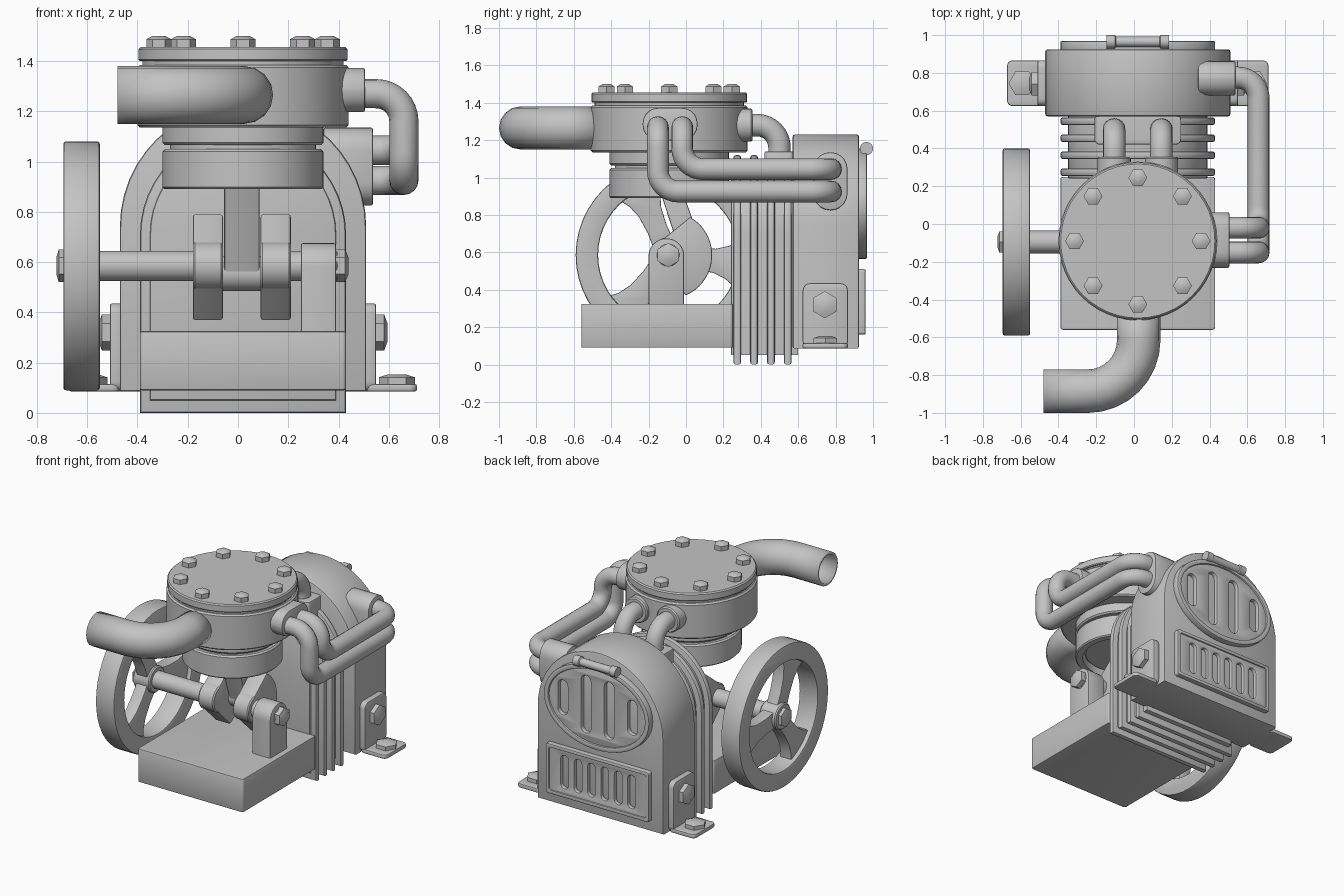
import bpy, bmesh, math
from mathutils import Vector, Matrix

if "Cube" in bpy.data.objects:
    bpy.data.objects.remove(bpy.data.objects["Cube"])

grey = bpy.data.materials.new("cast_metal_grey")
grey.diffuse_color = (0.55, 0.55, 0.55, 1)
grey.use_nodes = True
grey.node_tree.nodes["Principled BSDF"].inputs["Base Color"].default_value = grey.diffuse_color
CX, CY, SZ = 0.02, -0.095, 0.585      # cylinder axis x, y and shaft height


def finish(ob):
    ob.data.materials.clear()
    ob.data.materials.append(grey)
    bpy.ops.object.select_all(action='DESELECT')
    ob.select_set(True)
    bpy.context.view_layer.objects.active = ob
    if ob.type == 'CURVE':
        bpy.ops.object.convert(target='MESH')
        ob = bpy.context.view_layer.objects.active
        bm = bmesh.new()
        bm.from_mesh(ob.data)
        bmesh.ops.remove_doubles(bm, verts=bm.verts, dist=1e-5)
        bm.to_mesh(ob.data)
        bm.free()
    bpy.ops.object.shade_smooth_by_angle(angle=math.radians(35))
    return ob


def curve(name, loops, dims, cyclic):
    cu = bpy.data.curves.new(name, 'CURVE')
    cu.dimensions = dims
    for pts in loops:
        s = cu.splines.new('POLY')
        s.points.add(len(pts) - 1)
        for p, co in zip(s.points, pts):
            p.co = (*co, 1) if len(co) == 3 else (*co, 0, 1)
        s.use_cyclic_u = cyclic
    ob = bpy.data.objects.new(name, cu)
    bpy.context.collection.objects.link(ob)
    return ob


def prism(name, loops, axis, a, b, bevel=0.008):
    """Outline (further loops are holes) extruded along an axis from a to b."""
    ob = curve(name, loops, '2D', True)
    cu = ob.data
    cu.fill_mode = 'BOTH'
    cu.extrude = (b - a) / 2 - bevel
    cu.bevel_depth, cu.bevel_resolution, cu.offset = bevel, 1, -bevel
    m = (a + b) / 2
    ob.matrix_world = {
        'x': Matrix(((0, 0, 1, m), (1, 0, 0, 0), (0, 1, 0, 0), (0, 0, 0, 1))),
        'y': Matrix(((1, 0, 0, 0), (0, 0, -1, m), (0, 1, 0, 0), (0, 0, 0, 1))),
        'z': Matrix.Translation((0, 0, m))}[axis]
    return finish(ob)


def lathe(name, profile, loc, axis=(0, 0, 1), n=40):
    """Profile of (radius, height) turned about an axis."""
    bm = bmesh.new()
    rings = []
    for r, h in profile:
        k = n if r > 0 else 1
        rings.append([bm.verts.new((r * math.cos(math.tau * i / n), r * math.sin(math.tau * i / n), h))
                      for i in range(k)])
    for p, q in zip(rings, rings[1:]):
        for i in range(n):
            j = (i + 1) % n
            vs = [p[i % len(p)], p[j % len(p)], q[j % len(q)], q[i % len(q)]]
            bm.faces.new(list(dict.fromkeys(vs)))
    bmesh.ops.recalc_face_normals(bm, faces=bm.faces)
    me = bpy.data.meshes.new(name)
    bm.to_mesh(me)
    bm.free()
    ob = bpy.data.objects.new(name, me)
    bpy.context.collection.objects.link(ob)
    rot = Vector((0, 0, 1)).rotation_difference(Vector(axis)).to_matrix().to_4x4()
    ob.matrix_world = Matrix.Translation(loc) @ rot
    return finish(ob)


def rod(name, r, length, loc, axis, n=32, c=0.008):
    return lathe(name, [(0, 0), (r - c, 0), (r, c), (r, length - c), (r - c, length), (0, length)], loc, axis, n)


def bolt(name, loc, axis=(0, 0, 1), r=0.05, h=0.045):
    return lathe(name, [(0, -0.01), (r, -0.01), (r, h * 0.7), (r * 0.5, h), (0, h)], loc, axis, 6)


def tube(name, pts, r, f, caps=True):
    """Round pipe through right-angled corners with fillet f."""
    pts = [Vector(p) for p in pts]
    path = [pts[0]]
    for a, p, b in zip(pts, pts[1:], pts[2:]):
        d1, d2 = (a - p).normalized(), (b - p).normalized()
        c = p + f * (d1 + d2)
        path += [c - f * (d2 * math.cos(t) + d1 * math.sin(t))
                 for t in (math.pi / 2 * i / 8 for i in range(9))]
    path.append(pts[-1])
    ob = curve(name, [[tuple(p) for p in path]], '3D', False)
    ob.data.bevel_depth, ob.data.bevel_resolution = r, 6
    ob.data.use_fill_caps = caps
    return finish(ob)


def rrect(cx, cy, hx, hy, r=0.015):
    r = min(r, 0.98 * hx, 0.98 * hy)
    out = []
    for q, (sx, sy) in enumerate(((1, 1), (-1, 1), (-1, -1), (1, -1))):
        for i in range(6):
            t = math.pi / 2 * (q + i / 5)
            out.append((cx + sx * (hx - r) + r * math.cos(t), cy + sy * (hy - r) + r * math.sin(t)))
    return out


def ellipse(cx, cy, rx, ry, n=48):
    return [(cx + rx * math.cos(math.tau * i / n), cy + ry * math.sin(math.tau * i / n)) for i in range(n)]


def arch(cx, half, z0, z1, n=24):
    return [(cx - half, z0), (cx + half, z0)] + [
        (cx + half * math.cos(math.pi * i / n), z1 - half + half * math.sin(math.pi * i / n)) for i in range(n + 1)]


# Base, arched rear housing, cooling fins
prism("base", [rrect(CX, -0.155, 0.41, 0.405)], 'z', 0.09, 0.325)
prism("rear_housing", [arch(CX, 0.49, 0.085, 1.23)], 'y', 0.57, 0.925, 0.012)
prism("fin_core", [arch(CX, 0.37, 0.05, 1.08)], 'y', 0.24, 0.6)
for i in range(4):
    y = 0.253 + 0.09 * i
    prism("cooling_fin", [arch(CX, 0.41, 0.0, 1.12)], 'y', y, y + 0.042, 0.014)

# Cylinder and head, with bolts round the cover
lathe("cylinder_head", [(0, .97), (.27, .97), (.27, .89), (.312, .89), (.32, .898), (.32, 1.04), (.31, 1.05),
                        (.29, 1.05), (.29, 1.065), (.31, 1.065), (.32, 1.075), (.32, 1.135), (.41, 1.135),
                        (.42, 1.145), (.42, 1.375), (.41, 1.385), (.4, 1.385), (.4, 1.4), (.41, 1.4),
                        (.416, 1.406), (.416, 1.447), (.408, 1.455), (0, 1.455)], (CX, CY + .005, 0), n=48)
rod("piston", 0.255, 0.06, (CX, CY, 0.925), (0, 0, 1))
for i in range(8):
    t = math.tau * i / 8
    bolt("head_bolt", (CX + .335 * math.cos(t), CY + .005 + .335 * math.sin(t), 1.455))

# Open intake pipe
pipe = tube("intake_pipe", [(.025, -.45, 1.265), (.025, -.885, 1.265), (-.48, -.885, 1.265)], .115, .27, False)
sol = pipe.modifiers.new("wall", 'SOLIDIFY')
sol.thickness, sol.offset = 0.018, -1

# Side pipes between head and housing
prism("head_side_flange", [rrect(-.085, 1.285, .147, .088, .085)], 'x', .3, .505)
prism("housing_side_flange", [rrect(.772, .98, .092, .155, .09)], 'x', .34, .537)
for y, z in ((-.15, .925), (-.02, 1.045)):
    tube("side_pipe", [(.45, y, 1.27), (.66, y, 1.27), (.66, y, z), (.66, .775, z), (.45, .775, z)], .058, .11)

# Rear pipes from head down to the fins
prism("rear_pipe_seat", [rrect(CX, .5, .23, .08, .03)], 'z', 1.0, 1.14)
for x in (-.105, .145):
    rod("rear_pipe_collar", .088, .13, (x, .225, 1.28), (0, 1, 0))
    tube("rear_pipe", [(x, .25, 1.28), (x, .5, 1.28), (x, .5, 1.08)], .06, .12)

# Flywheel with three flared spokes
prism("flywheel_rim", [ellipse(CY, SZ, .495, .495), ellipse(CY, SZ, .375, .375)], 'x', -.695, -.55, .01)
for k in range(3):
    t = math.radians(113 + 120 * k)
    side = [(.02, .06), (.15, .055), (.25, .065), (.32, .09), (.39, .14)]
    prof = side + [(u, -v) for u, v in reversed(side)]
    prism("flywheel_spoke", [[(CY + u * math.cos(t) - v * math.sin(t), SZ + u * math.sin(t) + v * math.cos(t))
                              for u, v in prof]], 'x', -.665, -.58, .006)
rod("flywheel_hub", .09, .13, (-.69, CY, SZ), (1, 0, 0))

# Shaft, bearing, crank and connecting rod
rod("shaft_left", .06, .6, (-.68, CY, SZ), (1, 0, 0))
rod("shaft_right", .06, .3, (.1, CY, SZ), (1, 0, 0))
bolt("shaft_bolt_left", (-.69, CY, SZ), (-1, 0, 0), .065, .033)
bolt("shaft_bolt_right", (.395, CY, SZ), (1, 0, 0), .065, .045)
prism("bearing_block", [arch(-.105, .095, .3, .675)], 'x', .25, .39)
fan = [(CY - .06, SZ - .06), *[(CY + .235 * math.cos(math.radians(a)), SZ + .235 * math.sin(math.radians(a)))
                               for a in range(-66, 62, 7)], (CY - .06, SZ + .06)]
for x in (-.18, .09):
    prism("crank_web", [fan], 'x', x, x + .12)
    rod("crank_collar", .095, .12, (x, CY, SZ), (1, 0, 0))
rod("crank_pin", .07, .37, (-.17, .05, .555), (1, 0, 0))
prism("connecting_rod", [[(-.15, .96), (-.01, .535), (.1, .535), (.09, .62), (-.03, .96)]], 'x', -.055, .085)

# Mounting brackets, mirrored about the centre
for s in (-1, 1):
    plate = sorted((CX + s * .48, CX + s * .53))
    foot = sorted((CX + s * .49, CX + s * .692))
    prism("bracket_plate", [rrect(.745, .26, .121, .175, .04)], 'x', *plate)
    prism("bracket_foot", [rrect(sum(foot) / 2, .745, (foot[1] - foot[0]) / 2, .121, .03)], 'z', .085, .115)
    bolt("bracket_bolt", (CX + s * .53, .742, .32), (s, 0, 0), .072, .045)
    bolt("foot_bolt", (CX + s * .612, .745, .115), (0, 0, 1), .072, .038)

# Rear grilles with cut slots
slots = [rrect(CX + x, .86, .036, h, .036) for x, h in ((-.27, .12), (-.09, .2), (.09, .2), (.27, .12))]
prism("oval_grille", [ellipse(CX, .86, .4, .285)] + slots, 'y', .91, .955)
prism("oval_grille_rim", [ellipse(CX, .86, .41, .295), ellipse(CX, .86, .375, .26)], 'y', .91, .968)
slots = [rrect(CX + .104 * (i - 2.5), .335, .028, .115, .028) for i in range(6)]
prism("lower_grille", [rrect(CX, .335, .4, .175)] + slots, 'y', .91, .95)
prism("lower_grille_rim", [rrect(CX, .335, .4, .175), rrect(CX, .335, .375, .15)], 'y', .91, .96, .006)

# Rear handle bar with end collars
lathe("handle", [(0, 0), (.035, 0), (.035, .045), (.027, .05), (.027, .28), (.035, .285), (.035, .33), (0, .33)],
      (CX - .165, .965, 1.155), (1, 0, 0), 20)
